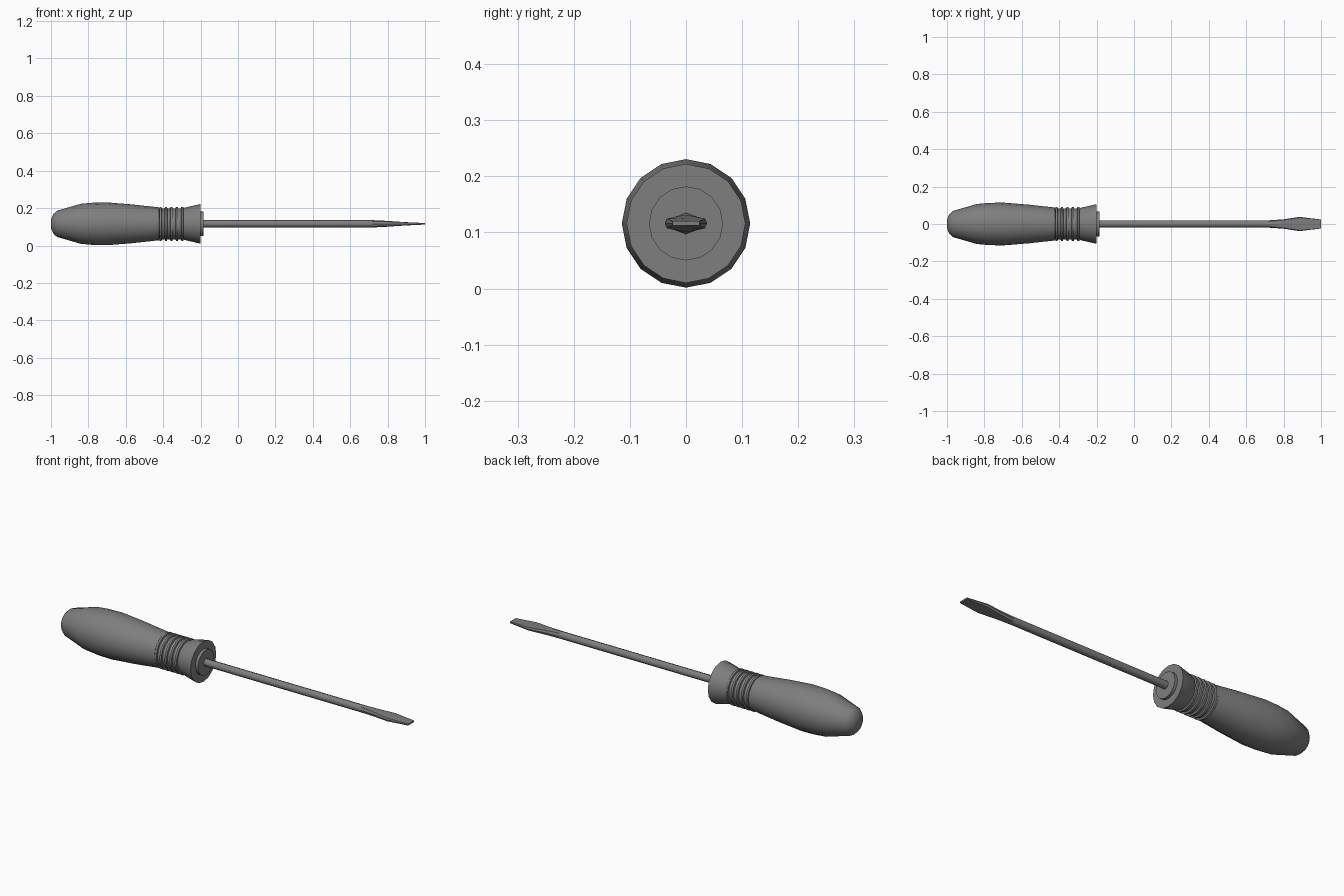
import bpy, bmesh, math

cube = bpy.data.objects.get("Cube")
if cube:
    bpy.data.objects.remove(cube, do_unlink=True)

AXIS_Z = 0.116


def make_material(name, value):
    mat = bpy.data.materials.new(name)
    mat.use_nodes = True
    color = (value, value, value, 1)
    mat.diffuse_color = color
    mat.node_tree.nodes["Principled BSDF"].inputs["Base Color"].default_value = color
    return mat


grey = make_material("mid grey", 0.21)


def loft(name, sections, angle):
    """Skin a list of (x, [(y, z), ...]) rings and close both ends."""
    bm = bmesh.new()
    rings = [[bm.verts.new((x, y, z + AXIS_Z)) for y, z in pts] for x, pts in sections]
    for a, b in zip(rings, rings[1:]):
        n = len(a)
        for i in range(n):
            j = (i + 1) % n
            bm.faces.new((a[i], a[j], b[j], b[i]))
    bm.faces.new(rings[0])
    bm.faces.new(rings[-1])
    bmesh.ops.recalc_face_normals(bm, faces=bm.faces)
    mesh = bpy.data.meshes.new(name)
    bm.to_mesh(mesh)
    bm.free()
    mesh.materials.append(grey)
    obj = bpy.data.objects.new(name, mesh)
    bpy.context.collection.objects.link(obj)
    bpy.ops.object.select_all(action="DESELECT")
    obj.select_set(True)
    bpy.context.view_layer.objects.active = obj
    bpy.ops.object.shade_smooth_by_angle(angle=math.radians(angle))
    return obj


def circle(r, n):
    return [(r * math.sin(math.tau * i / n), r * math.cos(math.tau * i / n)) for i in range(n)]


def turned(name, profile, n=16, angle=28):
    return loft(name, [(x, circle(r, n)) for x, r in profile], angle)


def blade_section(w, h, cy, cz):
    return [(0, h), (cy, cz), (w, 0), (cy, -cz), (0, -h), (-cy, -cz), (-w, 0), (-cy, cz)]


# Handle: domed butt, swollen grip, ribbed neck and flared guard
profile = [(-1, 0.018), (-0.996, 0.034), (-0.986, 0.053), (-0.968, 0.070),
           (-0.84, 0.107), (-0.775, 0.113), (-0.70, 0.1145), (-0.57, 0.104), (-0.422, 0.088)]
for k in range(5):
    c = -0.414 + k * 0.029
    profile += [(c - 0.007, 0.083), (c - 0.005, 0.091), (c + 0.005, 0.091), (c + 0.007, 0.083)]
profile += [(-0.287, 0.086), (-0.2, 0.106)]
turned("handle", profile)

# Collar where the shaft enters the handle
turned("collar", [(-0.21, 0.066), (-0.185, 0.066)])

# Shaft
turned("shaft", [(-0.2, 0.0195), (0.72, 0.0195)], n=8, angle=50)

# Flat blade: flares sideways while thinning toward the tip
loft("blade", [
    (0.72, circle(0.0195, 8)),
    (0.80, blade_section(0.025, 0.0155, 0.021, 0.0115)),
    (0.885, blade_section(0.038, 0.0095, 0.034, 0.0085)),
    (1.0, blade_section(0.024, 0.004, 0.024, 0.004)),
], 25)
